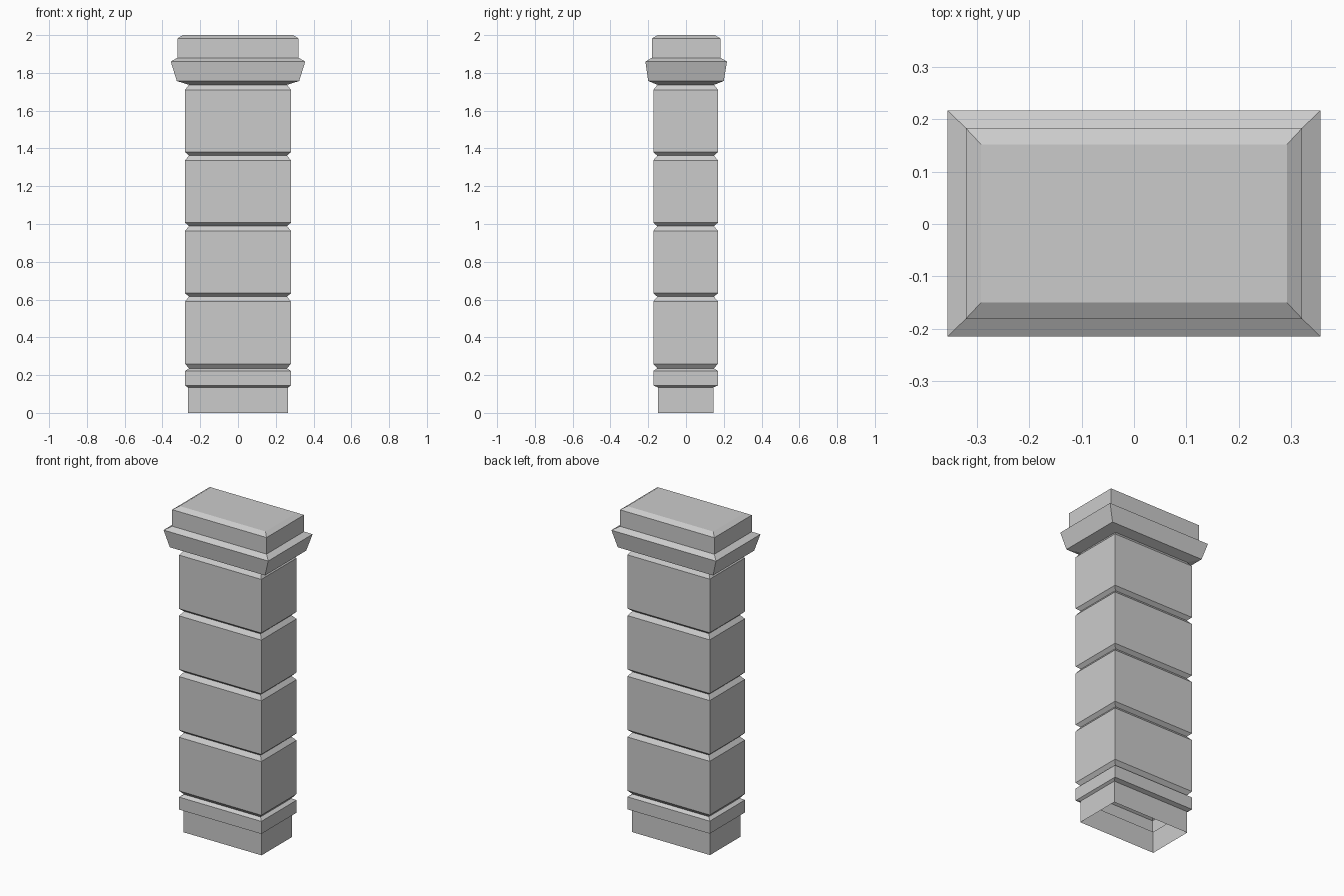
import bpy, bmesh

if "Cube" in bpy.data.objects:
    bpy.data.objects.remove(bpy.data.objects["Cube"])

# Rectangular rings from bottom to top: (z, half width x, half depth y, y centre)
rings = [
    (0.0, 0.265, 0.147, -0.002), (0.135, 0.265, 0.147, -0.002),   # plinth
    (0.145, 0.28, 0.171, -0.002), (0.222, 0.28, 0.171, -0.002),   # foot band
    (0.236, 0.26, 0.15, -0.002),                                  # foot groove
]

# Four stacked shaft blocks separated by V grooves
BLOCKS, STEP = 4, 0.3735
for i in range(BLOCKS):
    z = 0.26 + i * STEP
    rings += [(z, 0.28, 0.171, -0.002), (z + 0.33, 0.28, 0.171, -0.002)]
    if i < BLOCKS - 1:
        rings.append((z + 0.355, 0.26, 0.15, -0.002))

# Neck groove, flared cornice and chamfered cap
rings += [
    (1.737, 0.26, 0.15, -0.001),
    (1.757, 0.324, 0.2, 0.0), (1.86, 0.356, 0.216, 0.001),
    (1.88, 0.321, 0.182, 0.001), (1.982, 0.321, 0.182, 0.001),
    (2.0, 0.292, 0.151, 0.001),
]


def loft_rectangles(name, rings):
    """Bridge rectangular rings into a shell, open below and closed on top."""
    bm = bmesh.new()
    loops = [[bm.verts.new((sx * hx, cy + sy * hy, z))
              for sx, sy in ((-1, -1), (1, -1), (1, 1), (-1, 1))]
             for z, hx, hy, cy in rings]
    for a, b in zip(loops, loops[1:]):
        for k in range(4):
            n = (k + 1) % 4
            bm.faces.new((a[k], a[n], b[n], b[k]))
    bm.faces.new(loops[-1])
    mesh = bpy.data.meshes.new(name)
    bm.to_mesh(mesh)
    bm.free()
    obj = bpy.data.objects.new(name, mesh)
    bpy.context.collection.objects.link(obj)
    return obj


loft_rectangles("stone_pillar", rings)
